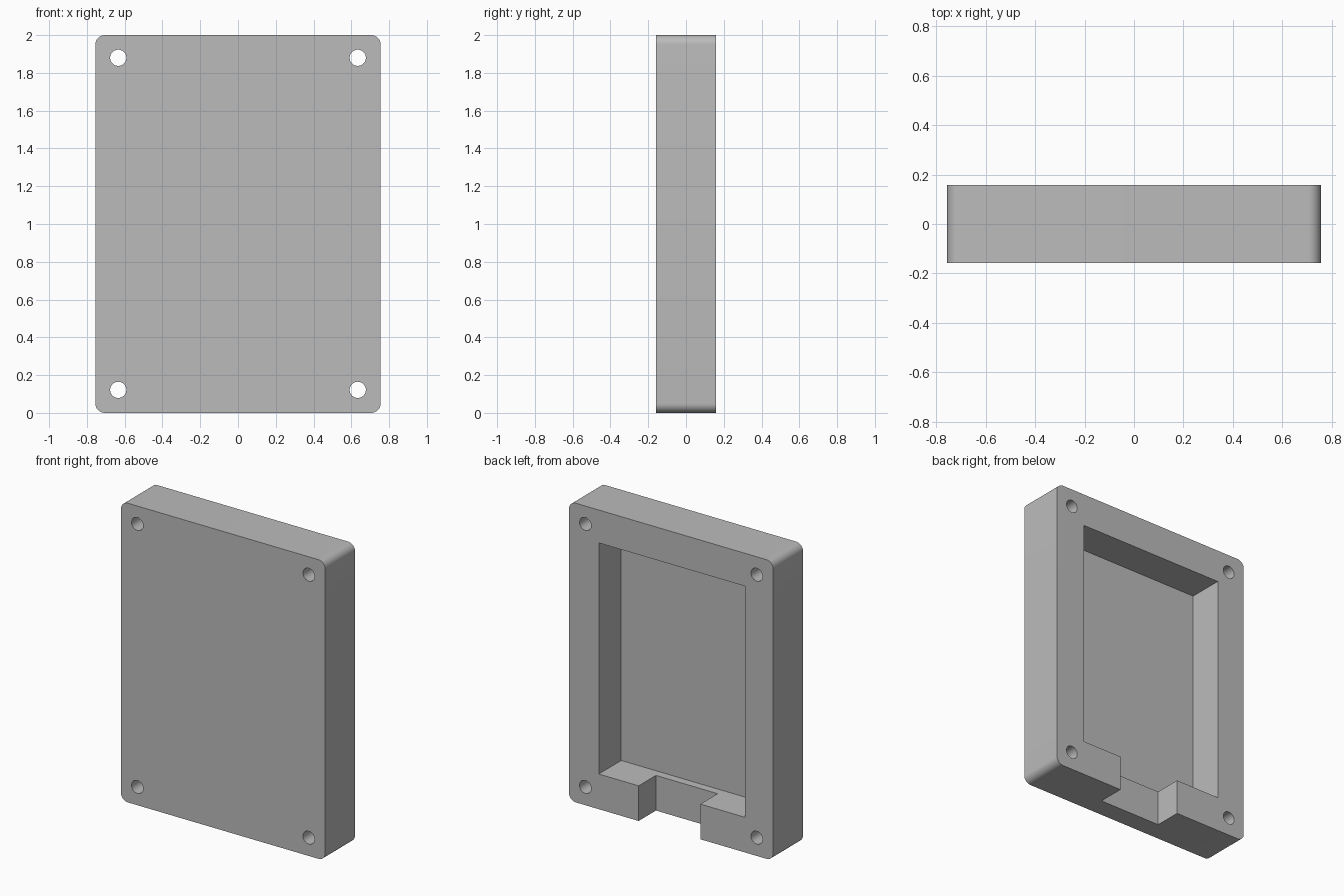
import bpy
from mathutils import Vector

cube = bpy.data.objects.get("Cube")
if cube:
    bpy.data.objects.remove(cube, do_unlink=True)

WIDTH, DEPTH, HEIGHT = 1.51, 0.315, 2.0
BACK = DEPTH / 2

grey = bpy.data.materials.new("plain grey")
grey.use_nodes = True
colour = (0.5, 0.5, 0.5, 1)
grey.diffuse_color = colour
grey.node_tree.nodes["Principled BSDF"].inputs["Base Color"].default_value = colour


def box(name, low, high):
    """Box between two opposite corners."""
    low, high = Vector(low), Vector(high)
    bpy.ops.mesh.primitive_cube_add(size=1, location=(low + high) / 2)
    ob = bpy.context.object
    ob.name = name
    ob.scale = high - low
    bpy.ops.object.transform_apply(location=False, rotation=False, scale=True)
    ob.data.materials.append(grey)
    return ob


def apply(ob, mod):
    bpy.context.view_layer.objects.active = ob
    bpy.ops.object.modifier_apply(modifier=mod.name)


def cut(ob, cutter):
    """Subtract the cutter and discard it."""
    cutter.hide_render = True
    mod = ob.modifiers.new("cut", "BOOLEAN")
    mod.operation, mod.solver, mod.object = "DIFFERENCE", "EXACT", cutter
    apply(ob, mod)
    bpy.data.objects.remove(cutter, do_unlink=True)


# Case body with its four front-to-back corner edges rounded
case = box("enclosure_case", (-WIDTH / 2, -BACK, 0), (WIDTH / 2, BACK, HEIGHT))
weights = case.data.attributes.new("bevel_weight_edge", "FLOAT", "EDGE")
for edge in case.data.edges:
    a, b = (case.data.vertices[i].co for i in edge.vertices)
    weights.data[edge.index].value = float(abs(a.y - b.y) > DEPTH / 2)
bevel = case.modifiers.new("round", "BEVEL")
bevel.limit_method, bevel.width, bevel.segments = "WEIGHT", 0.05, 10
apply(case, bevel)

# Deep pocket open at the back
cut(case, box("pocket_cutter", (-0.545, -0.08, 0.235), (0.535, BACK + 0.1, 1.78)))

# Shallower cable notch through the bottom rail
cut(case, box("notch_cutter", (-0.216, -0.025, -0.1), (0.24, BACK + 0.1, 0.4)))

# Screw holes through the corners
for x in (-0.634, 0.634):
    for z in (0.122, 1.88):
        bpy.ops.mesh.primitive_cylinder_add(
            vertices=40, radius=0.043, depth=1,
            location=(x, 0, z), rotation=(1.5708, 0, 0))
        hole = bpy.context.object
        hole.data.materials.append(grey)
        cut(case, hole)

bpy.ops.object.select_all(action="DESELECT")
case.select_set(True)
bpy.context.view_layer.objects.active = case
bpy.ops.object.shade_smooth_by_angle()
